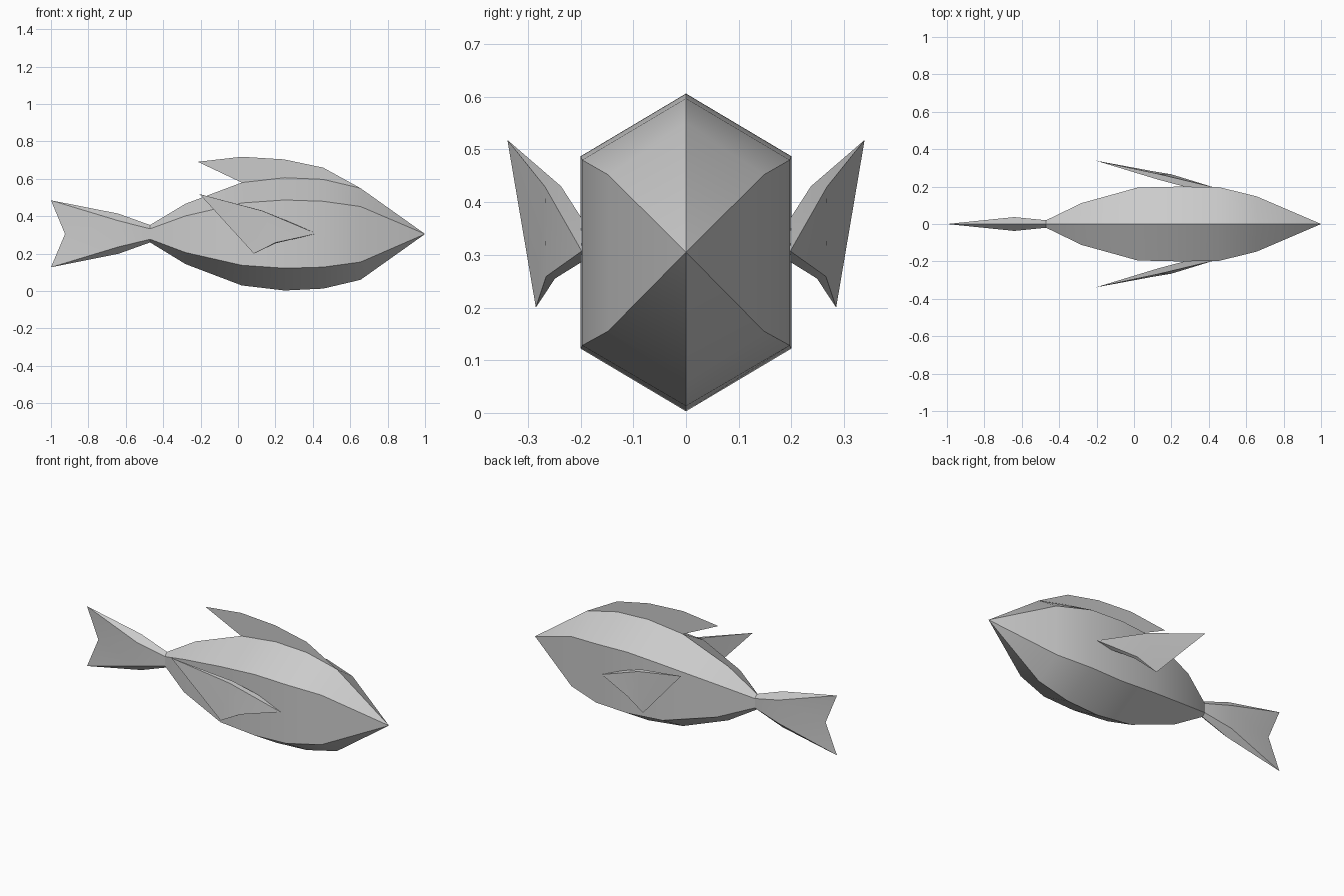
import bpy, bmesh, math

if "Cube" in bpy.data.objects:
    bpy.data.objects.remove(bpy.data.objects["Cube"])


def build(name, verts, faces, closed=True):
    mesh = bpy.data.meshes.new(name)
    mesh.from_pydata(verts, [], faces)
    if closed:
        bm = bmesh.new()
        bm.from_mesh(mesh)
        bmesh.ops.recalc_face_normals(bm, faces=bm.faces)
        bm.to_mesh(mesh)
        bm.free()
    obj = bpy.data.objects.new(name, mesh)
    bpy.context.collection.objects.link(obj)
    bpy.ops.object.select_all(action='DESELECT')
    obj.select_set(True)
    bpy.context.view_layer.objects.active = obj
    bpy.ops.object.shade_smooth_by_angle(angle=math.radians(30))
    return obj


# Body and tail: six-sided sections (x, half width, top, upper, lower, bottom)
sections = [
    (0.655, 0.148, 0.550, 0.452, 0.155, 0.060),
    (0.455, 0.197, 0.597, 0.480, 0.128, 0.013),
    (0.250, 0.200, 0.606, 0.487, 0.122, 0.003),
    (0.020, 0.195, 0.580, 0.471, 0.138, 0.030),
    (-0.280, 0.112, 0.467, 0.402, 0.206, 0.144),
    (-0.470, 0.020, 0.353, 0.333, 0.277, 0.260),
    (-0.640, 0.037, 0.414, 0.376, 0.236, 0.199),
]
verts, faces = [], []
for x, w, top, up, low, bot in sections:
    verts += [(x, 0, top), (x, w, up), (x, w, low),
              (x, 0, bot), (x, -w, low), (x, -w, up)]
for s in range(len(sections) - 1):
    for i in range(6):
        j = (i + 1) % 6
        faces.append((s * 6 + i, s * 6 + j, s * 6 + 6 + j, s * 6 + 6 + i))
# Nose point
nose = len(verts)
verts.append((1.0, 0, 0.305))
faces += [(nose, (i + 1) % 6, i) for i in range(6)]
# Forked tail edge
tip_top, notch, tip_low = nose + 1, nose + 2, nose + 3
verts += [(-1.0, 0, 0.485), (-0.925, 0, 0.305), (-1.0, 0, 0.127)]
e = (len(sections) - 1) * 6
for u, l in ((1, 2), (5, 4)):
    faces += [(e, e + u, tip_top), (e + u, notch, tip_top),
              (e + u, e + l, notch), (e + l, tip_low, notch),
              (e + l, e + 3, tip_low)]
build("body", verts, faces)

# Dorsal fin: a flat sheet rising from the back ridge
ridge = [(s[0], 0, s[2]) for s in sections[:4]]
crest = [(0.455, 0, 0.660), (0.245, 0, 0.704), (0.020, 0, 0.718), (-0.215, 0, 0.691)]
build("dorsal_fin", ridge + crest,
      [(0, 1, 4), (1, 2, 5, 4), (2, 3, 6, 5), (3, 7, 6)], closed=False)

# Side fins: outer and inner sheets joined at the tips, mirrored
fin = [(-0.205, 0.339, 0.518), (0.085, 0.285, 0.200),
       (0.130, 0.2675, 0.429), (0.420, 0.198, 0.307), (0.200, 0.2655, 0.259),
       (0.130, 0.237, 0.430), (0.420, 0.160, 0.310), (0.200, 0.2486, 0.255)]
fin_faces = [(0, 2, 1), (2, 4, 1), (2, 3, 4),
             (0, 1, 5), (5, 1, 7), (5, 7, 6),
             (0, 5, 2), (2, 5, 6, 3), (3, 6, 7, 4), (4, 7, 1)]
for name, side in (("left_fin", 1), ("right_fin", -1)):
    build(name, [(x, y * side, z) for x, y, z in fin], fin_faces)
